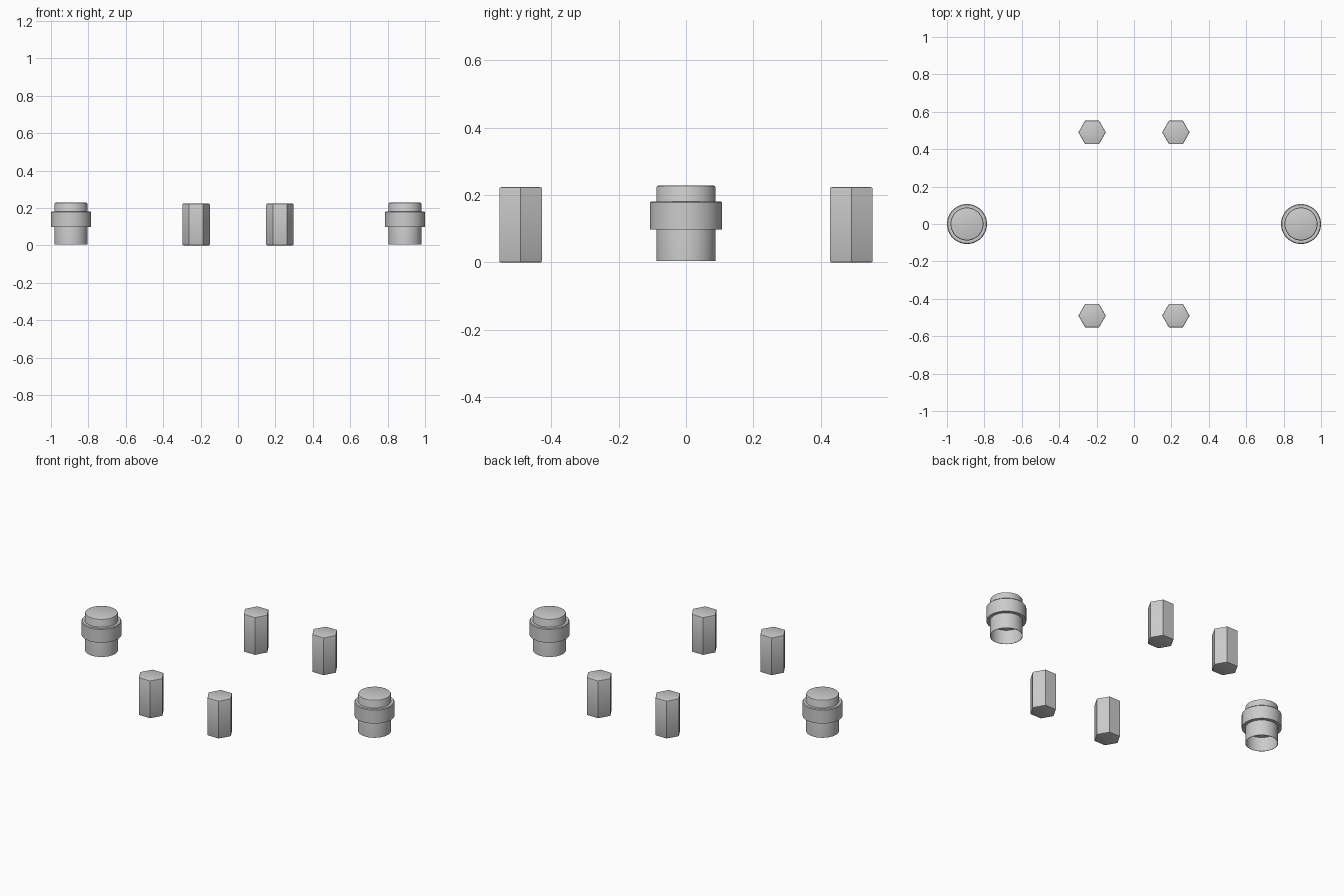
import bpy
import bmesh
import math

# Remove the default cube
cube = bpy.data.objects.get("Cube")
if cube:
    bpy.data.objects.remove(cube, do_unlink=True)

GREY = (0.6, 0.6, 0.6, 1.0)
metal = bpy.data.materials.new("plain grey")
metal.use_nodes = True
metal.diffuse_color = GREY
metal.node_tree.nodes["Principled BSDF"].inputs["Base Color"].default_value = GREY


def finish(name, bm, location):
    """Turn a bmesh into a placed, shaded object."""
    mesh = bpy.data.meshes.new(name)
    bm.to_mesh(mesh)
    bm.free()
    mesh.materials.append(metal)
    obj = bpy.data.objects.new(name, mesh)
    bpy.context.collection.objects.link(obj)
    obj.location = location
    bpy.ops.object.select_all(action="DESELECT")
    obj.select_set(True)
    bpy.context.view_layer.objects.active = obj
    bpy.ops.object.shade_smooth_by_angle(angle=math.radians(30))
    return obj


def lathe(name, profile, location, sides=64):
    """Spin a radius/height profile around the vertical axis."""
    bm = bmesh.new()
    verts = [bm.verts.new((r, 0, z)) for r, z in profile]
    edges = [bm.edges.new(pair) for pair in zip(verts, verts[1:])]
    bmesh.ops.spin(bm, geom=verts + edges, cent=(0, 0, 0), axis=(0, 0, 1),
                   angle=math.tau, steps=sides, use_merge=True)
    bmesh.ops.remove_doubles(bm, verts=bm.verts, dist=0.0001)
    bmesh.ops.recalc_face_normals(bm, faces=bm.faces)
    return finish(name, bm, location)


def hex_post(name, location, radius=0.0733, height=0.223):
    """Six-sided post with softened ends."""
    bm = bmesh.new()
    bmesh.ops.create_cone(bm, cap_ends=True, segments=6, radius1=radius,
                          radius2=radius, depth=height)
    # Points of the hexagon face left and right
    for v in bm.verts:
        angle = round((math.atan2(v.co.y, v.co.x)) / (math.pi / 3) - 0.01)
        v.co.x = radius * math.cos(angle * math.pi / 3)
        v.co.y = radius * math.sin(angle * math.pi / 3)
        v.co.z += height / 2
    rims = [e for e in bm.edges
            if abs(e.verts[0].co.z - e.verts[1].co.z) < 0.001]
    bmesh.ops.bevel(bm, geom=rims, offset=0.005, segments=2, profile=0.5,
                    affect="EDGES")
    return finish(name, bm, location)


# Plug: a capped sleeve, hollow at the bottom
CORE, BASE, TOP, CEILING = 0.088, 0.005, 0.228, 0.09
plug_profile = [(0, CEILING), (CORE - 0.002, CEILING), (CORE - 0.002, BASE),
                (CORE, BASE), (CORE, TOP - 0.007), (CORE - 0.002, TOP - 0.002),
                (CORE - 0.007, TOP), (0, TOP)]

# Collar: a wider band around the plug
RIM, LOW, HIGH = 0.107, 0.098, 0.181
collar_profile = [(CORE, LOW), (RIM, LOW), (RIM, HIGH - 0.004),
                  (RIM - 0.004, HIGH), (CORE, HIGH), (CORE, LOW)]

for side, label in ((1, "left"), (-1, "right")):
    spot = (side * 0.893, 0, 0)
    lathe(label + "_plug", plug_profile, spot)
    lathe(label + "_collar", collar_profile, spot)
    for depth, end in ((-1, "front"), (1, "back")):
        hex_post(f"{end}_{label}_post", (side * 0.224, depth * 0.49, 0))
